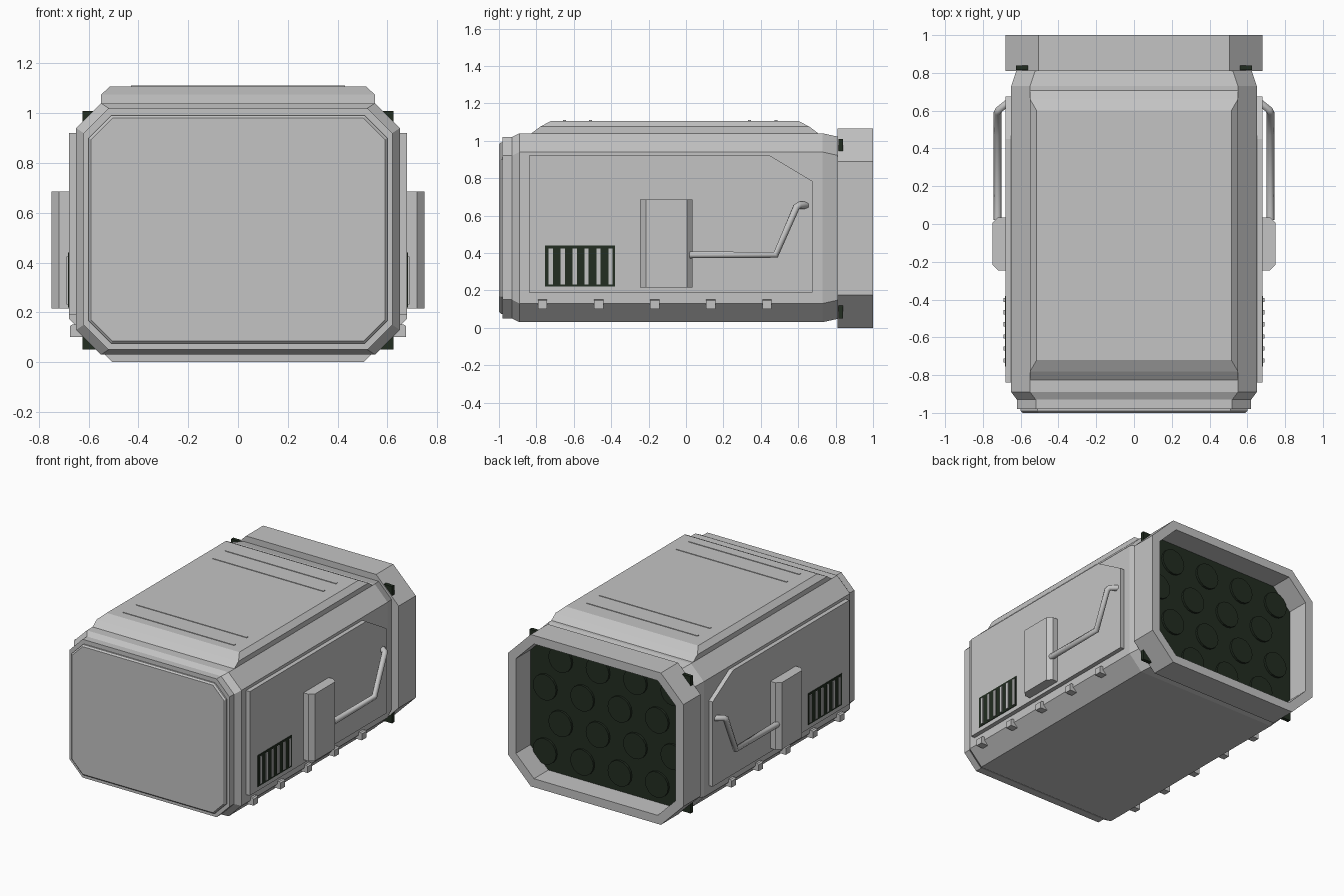
import bpy, bmesh
from mathutils import Vector

if "Cube" in bpy.data.objects:
    bpy.data.objects.remove(bpy.data.objects["Cube"], do_unlink=True)


def material(name, rgb):
    m = bpy.data.materials.new(name)
    m.use_nodes = True
    m.diffuse_color = (*rgb, 1)
    bsdf = m.node_tree.nodes["Principled BSDF"]
    bsdf.inputs["Base Color"].default_value = (*rgb, 1)
    bsdf.inputs["Roughness"].default_value = 0.7
    return m


GREY = material("light grey", (0.55, 0.55, 0.55))
DARK = material("dark green", (0.016, 0.026, 0.015))


def finish(name, mesh, mat, mirror=False):
    ob = bpy.data.objects.new(name, mesh)
    bpy.context.scene.collection.objects.link(ob)
    mesh.materials.clear()
    mesh.materials.append(mat)
    if mirror:
        ob.modifiers.new("Mirror", "MIRROR").use_mirror_merge = False
    return ob


def loft(name, rings, mat=GREY, mirror=False):
    """Skin a list of equal-length point rings and cap both ends."""
    bm = bmesh.new()
    loops = [[bm.verts.new(p) for p in ring] for ring in rings]
    n = len(loops[0])
    for a, b in zip(loops, loops[1:]):
        for i in range(n):
            j = (i + 1) % n
            bm.faces.new((a[i], a[j], b[j], b[i]))
    bm.faces.new(loops[0])
    bm.faces.new(loops[-1])
    bmesh.ops.recalc_face_normals(bm, faces=bm.faces)
    mesh = bpy.data.meshes.new(name)
    bm.to_mesh(mesh)
    bm.free()
    return finish(name, mesh, mat, mirror)


def octagon(y, hw, z0, z1, c):
    """Rectangle with cut corners, standing across the y axis."""
    right = [(hw - c, z0), (hw, z0 + c), (hw, z1 - c), (hw - c, z1)]
    pts = right + [(-x, z) for x, z in reversed(right)]
    return [(x, y, z) for x, z in pts]


def rect(z, hw, y0, y1):
    return [(-hw, y0, z), (hw, y0, z), (hw, y1, z), (-hw, y1, z)]


def box(name, x, y, z, mat=GREY, mirror=False):
    """Box from (min, max) pairs."""
    corners = [(y[0], z[0]), (y[1], z[0]), (y[1], z[1]), (y[0], z[1])]
    return loft(name, [[(v, a, b) for a, b in corners] for v in x], mat, mirror)


# Main shell with tapered ends
loft("main_shell", [
    octagon(-0.98, 0.62, 0.05, 1.02, 0.1),
    octagon(-0.93, 0.62, 0.05, 1.02, 0.1),
    octagon(-0.89, 0.65, 0.03, 1.04, 0.1),
    octagon(0.73, 0.65, 0.03, 1.04, 0.1),
    octagon(0.82, 0.62, 0.05, 1.02, 0.1)])

# Front panel with a small bevel
loft("front_panel", [
    octagon(-0.97, 0.6, 0.075, 0.99, 0.09),
    octagon(-0.99, 0.6, 0.075, 0.99, 0.09),
    octagon(-1.0, 0.59, 0.085, 0.98, 0.085)])

# Hollow rear collar
loft("rear_collar", [
    octagon(0.81, 0.68, 0, 1.065, 0.175),
    octagon(1.0, 0.68, 0, 1.065, 0.175),
    octagon(1.0, 0.62, 0.06, 1.005, 0.14),
    octagon(0.825, 0.62, 0.06, 1.005, 0.14)])

# Dark rear plate, its corners poking past the collar, with round bosses
box("rear_plate", (-0.625, 0.625), (0.815, 0.84), (0.05, 1.01), DARK)
for row in range(4):
    for col in range(4):
        bm = bmesh.new()
        bmesh.ops.create_cone(bm, cap_ends=True, segments=16, radius1=0.09,
                              radius2=0.09, depth=0.03)
        for v in bm.verts:
            v.co = Vector((v.co.x + 0.5 - 0.29 * col - 0.12 * (row % 2),
                           0.84 + v.co.z, v.co.y + 0.19 + 0.225 * row))
        bmesh.ops.recalc_face_normals(bm, faces=bm.faces)
        boss = bpy.data.meshes.new("rear_boss")
        bm.to_mesh(boss)
        bm.free()
        finish("rear_boss", boss, DARK)

# Raised roof hatch and its ribs
loft("roof_hatch", [
    rect(1.03, 0.55, -0.84, 0.72),
    rect(1.075, 0.55, -0.78, 0.66),
    rect(1.107, 0.515, -0.72, 0.6)])
for y in (-0.65, -0.51, 0.34, 0.48):
    box("roof_rib", (-0.43, 0.43), (y - 0.008, y + 0.008), (1.1, 1.111))

# Side panels with one cut corner
outline = [(-0.84, 0.19), (0.675, 0.19), (0.675, 0.785), (0.45, 0.92), (-0.84, 0.92)]
loft("side_panel", [[(x, y, z) for y, z in outline] for x in (0.64, 0.68)], mirror=True)

# Side boxes with bevelled front and back edges
plan = [(0.67, -0.245), (0.72, -0.245), (0.75, -0.215),
        (0.75, 0.005), (0.72, 0.035), (0.67, 0.035)]
loft("side_box", [[(x, y, z) for x, y in plan] for z in (0.215, 0.685)], mirror=True)

# Side vents: dark plate with light slats
box("vent_plate", (0.67, 0.684), (-0.755, -0.38), (0.22, 0.44), DARK, True)
for i in range(6):
    y = -0.723 + 0.064 * i
    box("vent_slat", (0.675, 0.69), (y - 0.011, y + 0.011), (0.232, 0.425), GREY, True)

# Clips along the lower edges
for i in range(5):
    y = -0.767 + 0.3 * i
    profile = [(0.61, 0.1), (0.675, 0.1), (0.675, 0.145), (0.665, 0.152), (0.61, 0.152)]
    loft("lower_clip", [[(x, v, z) for x, z in profile] for v in (y - 0.025, y + 0.025)],
         mirror=True)

# Bent side handles
curve = bpy.data.curves.new("handle_path", "CURVE")
curve.dimensions = "3D"
curve.bevel_depth = 0.021
curve.bevel_resolution = 1
curve.use_fill_caps = True
path = [(0.722, 0.02, 0.39), (0.722, 0.48, 0.39), (0.722, 0.59, 0.645),
        (0.715, 0.605, 0.655), (0.67, 0.64, 0.655)]
spline = curve.splines.new("POLY")
spline.points.add(len(path) - 1)
for point, co in zip(spline.points, path):
    point.co = (*co, 1)
temp = bpy.data.objects.new("handle_path", curve)
bpy.context.scene.collection.objects.link(temp)
graph = bpy.context.evaluated_depsgraph_get()
tube = bpy.data.meshes.new_from_object(temp.evaluated_get(graph))
bpy.data.objects.remove(temp, do_unlink=True)
finish("side_handle", tube, GREY, True)
